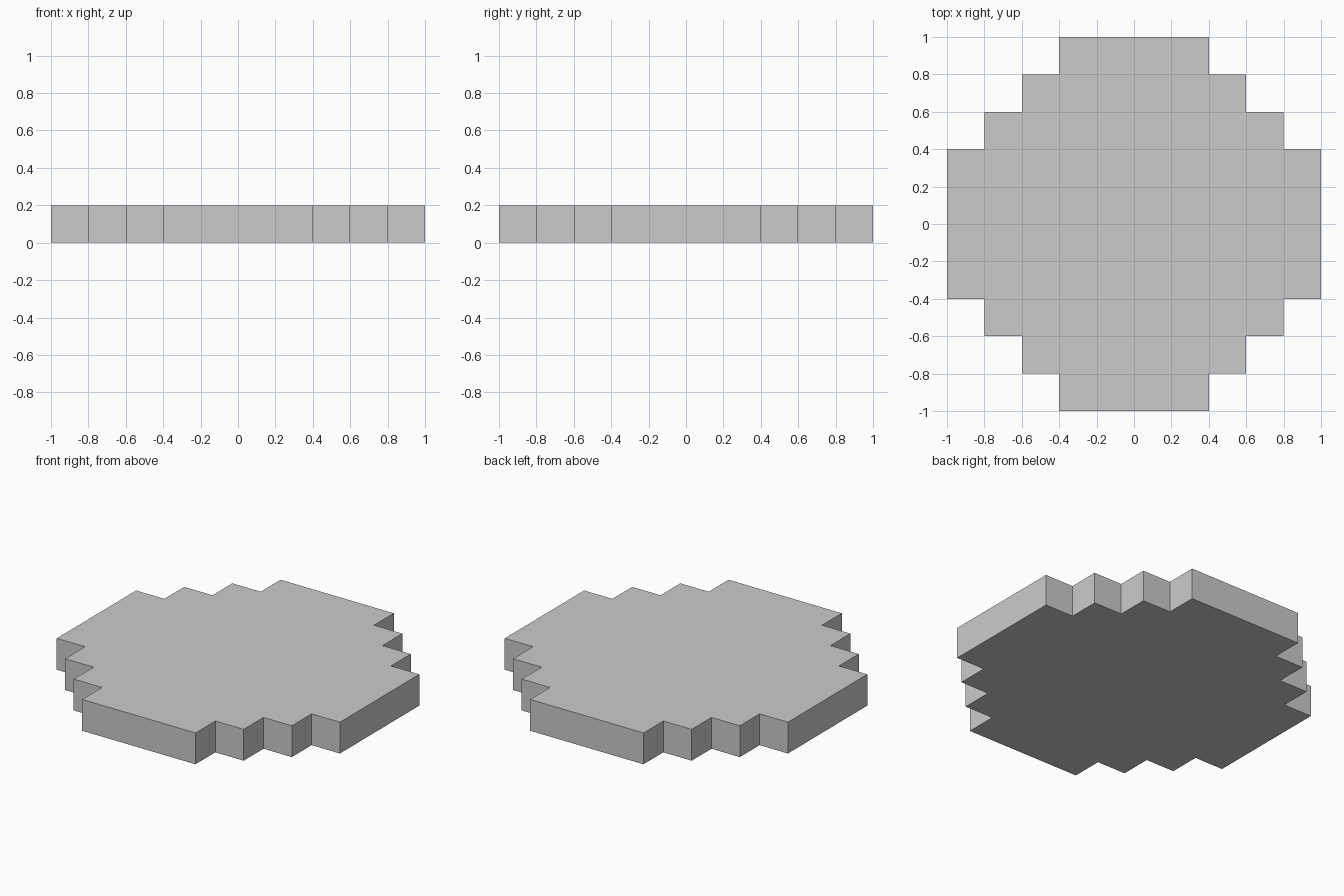
import bpy
import bmesh

if "Cube" in bpy.data.objects:
    bpy.data.objects.remove(bpy.data.objects["Cube"])

HEIGHT = 0.2

# Stepped outline of one quarter (+x, +y), counter-clockwise
quarter = [(1.0, 0.4), (0.8, 0.4), (0.8, 0.6), (0.6, 0.6),
           (0.6, 0.8), (0.4, 0.8), (0.4, 1.0)]

# Rotate the quarter by 90 degrees four times for the full outline
outline = []
for turn in range(4):
    for x, y in quarter:
        for _ in range(turn):
            x, y = -y, x
        outline.append((x, y))

# Extrude the outline into a solid slab
bm = bmesh.new()
base = bm.faces.new([bm.verts.new((x, y, 0)) for x, y in outline])
result = bmesh.ops.extrude_face_region(bm, geom=[base], use_keep_orig=True)
top = [v for v in result["geom"] if isinstance(v, bmesh.types.BMVert)]
bmesh.ops.translate(bm, verts=top, vec=(0, 0, HEIGHT))
bmesh.ops.recalc_face_normals(bm, faces=bm.faces)

mesh = bpy.data.meshes.new("stepped_disc")
bm.to_mesh(mesh)
bm.free()
disc = bpy.data.objects.new("stepped_disc", mesh)
bpy.context.collection.objects.link(disc)
